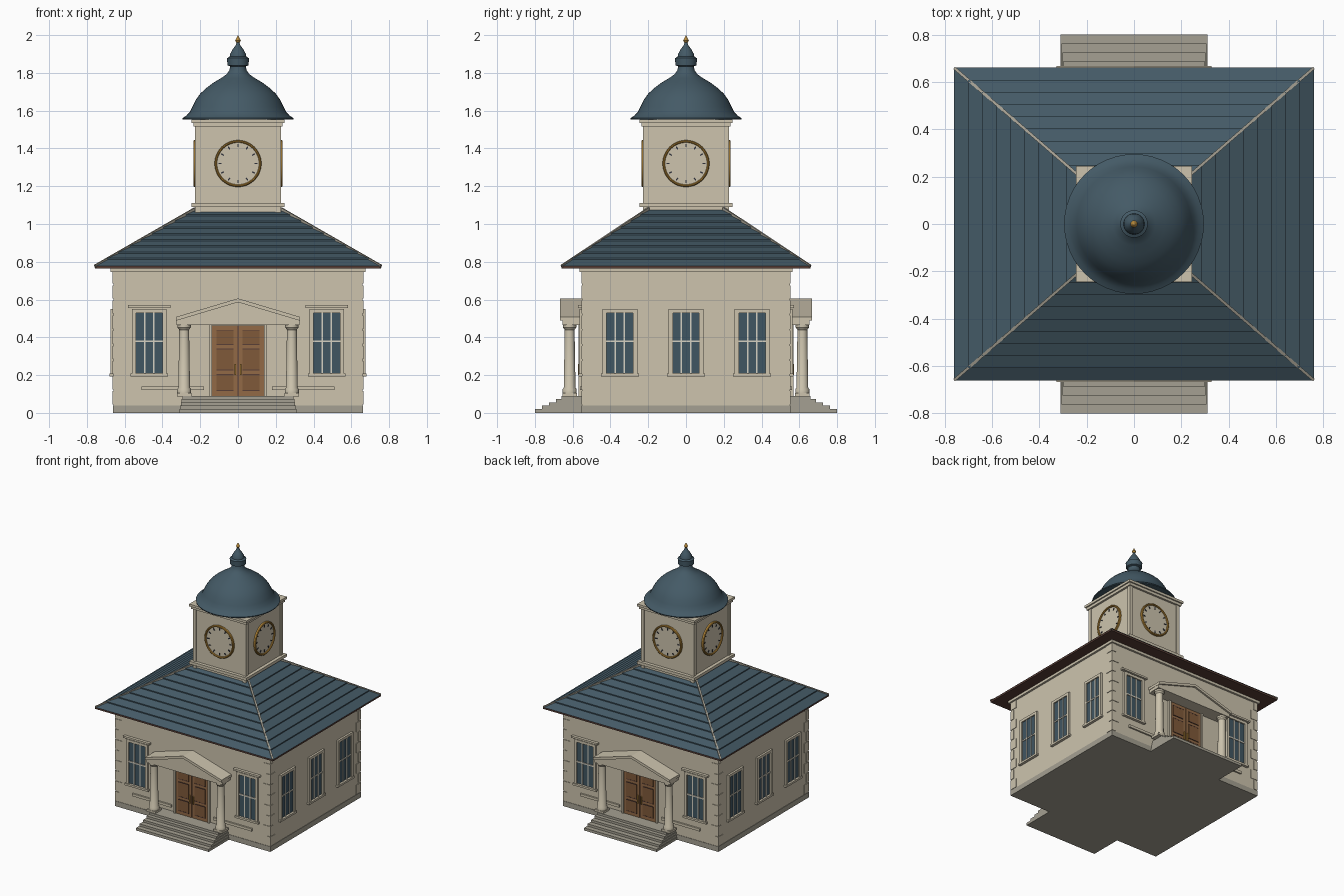
import bpy, bmesh, math
from mathutils import Matrix, Vector

if "Cube" in bpy.data.objects:
    bpy.data.objects.remove(bpy.data.objects["Cube"])


def srgb(r, g, b):
    f = lambda c: c / 12.92 if c <= 0.04045 else ((c + 0.055) / 1.055) ** 2.4
    return (f(r / 255), f(g / 255), f(b / 255), 1)


def material(name, *rgb):
    m = bpy.data.materials.new(name)
    m.diffuse_color = srgb(*rgb)
    m.use_nodes = True
    m.node_tree.nodes["Principled BSDF"].inputs["Base Color"].default_value = m.diffuse_color
    return m


WALL = material("cream stone", 205, 196, 174)
STONE = material("grey stone", 165, 160, 146)
ROOF = material("slate blue", 68, 90, 102)
GLASS = material("window glass", 64, 86, 98)
FASCIA = material("dark brown", 88, 62, 54)
DOOR = material("door wood", 146, 106, 70)
PANEL = material("door panel wood", 128, 90, 58)
GOLD = material("gold", 184, 138, 58)
DARK = material("dark markers", 45, 48, 58)
PALE = material("pale bars", 214, 210, 196)


def finish(name, bm, mat, M=Matrix(), smooth=False):
    bmesh.ops.recalc_face_normals(bm, faces=bm.faces[:])
    me = bpy.data.meshes.new(name)
    bm.transform(M)
    bm.to_mesh(me)
    bm.free()
    me.materials.append(mat)
    ob = bpy.data.objects.new(name, me)
    bpy.context.collection.objects.link(ob)
    if smooth:
        bpy.context.view_layer.objects.active = ob
        ob.select_set(True)
        bpy.ops.object.shade_smooth_by_angle(angle=math.radians(35))
        ob.select_set(False)
    return ob


def boxes(name, mat, ranges, M=Matrix()):
    """Each range is x0, x1, y0, y1, z0, z1."""
    bm = bmesh.new()
    for x0, x1, y0, y1, z0, z1 in ranges:
        bmesh.ops.create_cube(bm, size=1, matrix=Matrix.Translation(
            ((x0 + x1) / 2, (y0 + y1) / 2, (z0 + z1) / 2))
            @ Matrix.Diagonal((x1 - x0, y1 - y0, z1 - z0, 1)))
    return finish(name, bm, mat, M)


def block(hx, hy, z0, z1):
    return (-hx, hx, -hy, hy, z0, z1)


def lathe(name, mat, profile, M=Matrix(), steps=48):
    bm = bmesh.new()
    vs = [bm.verts.new((r, 0, z)) for r, z in profile]
    es = [bm.edges.new(p) for p in zip(vs, vs[1:])]
    bmesh.ops.spin(bm, geom=vs + es, cent=(0, 0, 0), axis=(0, 0, 1),
                   angle=math.tau, steps=steps)
    bmesh.ops.remove_doubles(bm, verts=bm.verts[:], dist=1e-5)
    return finish(name, bm, mat, M, True)


def prism(name, mat, outline, y0, y1, M=Matrix()):
    bm = bmesh.new()
    a = [bm.verts.new((x, y0, z)) for x, z in outline]
    b = [bm.verts.new((x, y1, z)) for x, z in outline]
    bm.faces.new(a)
    bm.faces.new(b)
    n = len(a)
    for i in range(n):
        bm.faces.new((a[i], a[(i + 1) % n], b[(i + 1) % n], b[i]))
    return finish(name, bm, mat, M)


def side(quarter, dist):
    """Wall frame: x along the wall, -y outwards from its surface."""
    return Matrix.Rotation(quarter * math.pi / 2, 4, 'Z') @ Matrix.Translation((0, -dist, 0))


# main walls and plinth
boxes("main_walls", WALL, [block(0.66, 0.55, 0.03, 0.775)])
boxes("plinth", STONE, [block(0.663, 0.553, 0, 0.04)])

# corner quoins, long and short in turn
quoins = []
for sx in (-1, 1):
    for sy in (-1, 1):
        for i in range(9):
            a, b = (0.06, 0.035) if i % 2 else (0.035, 0.06)
            xs = sorted((sx * 0.664, sx * (0.664 - a)))
            ys = sorted((sy * 0.554, sy * (0.554 - b)))
            z = 0.045 + i * 0.08
            quoins.append((*xs, *ys, z, z + 0.07))
boxes("corner_quoins", WALL, quoins)


def window(u, M):
    M = M @ Matrix.Translation((u, 0, 0))
    boxes("window_glass", GLASS, [(-0.075, 0.075, -0.005, 0.01, 0.21, 0.54)], M)
    boxes("window_frame", WALL, [
        (-0.092, -0.07, -0.015, 0.01, 0.205, 0.545), (0.07, 0.092, -0.015, 0.01, 0.205, 0.545),
        (-0.092, 0.092, -0.015, 0.01, 0.53, 0.55),
        (-0.1, 0.1, -0.02, 0.01, 0.193, 0.208)], M)
    boxes("window_bars", PALE, [
        (-0.028, -0.02, -0.01, 0, 0.208, 0.53), (0.02, 0.028, -0.01, 0, 0.208, 0.53),
        (-0.07, 0.07, -0.011, 0, 0.374, 0.384)], M)


# side windows
for q in (1, 3):
    for u in (-0.35, 0, 0.35):
        window(u, side(q, 0.66))

# front and back: windows, door, portico, steps
for q in (0, 2):
    M = side(q, 0.55)
    for s in (-1, 1):
        window(s * 0.47, M)
        boxes("window_hood", WALL, [(s * 0.47 - 0.112, s * 0.47 + 0.112, -0.022, 0.01, 0.556, 0.57)], M)
        lo, hi = sorted((s * 0.18, s * 0.51))
        boxes("low_band", WALL, [(lo, hi, -0.012, 0.01, 0.12, 0.14)], M)

        # door leaf with three panels and a knob
        lo, hi = sorted((s * 0.003, s * 0.137))
        boxes("door_leaf", DOOR, [(lo, hi, -0.012, 0.01, 0.09, 0.463)], M)
        rows = ((0.115, 0.2), (0.225, 0.335), (0.36, 0.435))
        boxes("door_panels", PANEL, [(lo + 0.022, hi - 0.022, -0.016, 0, a, b) for a, b in rows], M)
        boxes("door_panel_grooves", FASCIA, [(lo + 0.022, hi - 0.022, -0.017, 0, z, z + 0.005)
                                             for r in rows for z in r], M)
        boxes("door_knob", GOLD, [(s * 0.014 - 0.004, s * 0.014 + 0.004, -0.022, 0, 0.2, 0.26)], M)

        # column
        C = M @ Matrix.Translation((s * 0.285, -0.066, 0))
        boxes("column_blocks", WALL, [block(0.038, 0.038, 0.088, 0.105),
                                      block(0.04, 0.038, 0.465, 0.5)], C)
        lathe("column", WALL, [(0, 0.1), (0.037, 0.105), (0.037, 0.125), (0.031, 0.135),
                               (0.026, 0.44), (0.035, 0.452), (0.035, 0.467), (0, 0.468)], C, 24)

        # raking cornice
        prism("raking_cornice", WALL, [(s * 0.328, 0.488), (s * 0.328, 0.508), (0, 0.606), (0, 0.586)],
              -0.118, 0, M)
    boxes("door_frame", WALL, [(-0.152, -0.137, -0.02, 0, 0.09, 0.47), (0.137, 0.152, -0.02, 0, 0.09, 0.47)], M)
    boxes("door_gap", FASCIA, [(-0.003, 0.003, -0.008, 0, 0.09, 0.463)], M)
    prism("pediment", WALL, [(-0.322, 0.465), (0.322, 0.465), (0.322, 0.5), (0, 0.595), (-0.322, 0.5)],
          -0.105, 0, M)
    boxes("steps", STONE, [(-w, w, -d, 0.01, 0, z) for w, d, z in (
        (0.31, 0.25, 0.02), (0.306, 0.213, 0.038), (0.302, 0.175, 0.055),
        (0.298, 0.138, 0.073), (0.294, 0.11, 0.09))], M)

# eaves
boxes("eaves", FASCIA, [block(0.758, 0.658, 0.764, 0.779)])
boxes("wall_cornice", WALL, [block(0.675, 0.565, 0.745, 0.765)])

# hipped roof in overlapping courses
LOW, HIGH, COURSES = Vector((0.76, 0.66, 0.778)), Vector((0.225, 0.197, 1.075)), 9
bm = bmesh.new()
rings = []
for i in range(COURSES):
    for t, lift in ((i / COURSES, 0.008), ((i + 1) / COURSES, 0)):
        p = LOW.lerp(HIGH, t)
        rings.append([bm.verts.new((x * p.x, y * p.y, p.z + (lift if i else 0)))
                      for x, y in ((1, 1), (-1, 1), (-1, -1), (1, -1))])
for a, b in zip(rings, rings[1:]):
    for j in range(4):
        bm.faces.new((a[j], a[(j + 1) % 4], b[(j + 1) % 4], b[j]))
bm.faces.new(rings[0])
bm.faces.new(rings[-1])
finish("hipped_roof", bm, ROOF)

# hip ridges
for sx in (-1, 1):
    for sy in (-1, 1):
        a = Vector((sx * LOW.x, sy * LOW.y, LOW.z)) * 0.995
        b = Vector((sx * HIGH.x, sy * HIGH.y, HIGH.z + 0.004))
        bm = bmesh.new()
        bmesh.ops.create_cube(bm, size=1, matrix=Matrix.Translation((a + b) / 2)
                              @ (b - a).to_track_quat('X', 'Z').to_matrix().to_4x4()
                              @ Matrix.Diagonal(((b - a).length, 0.012, 0.02, 1)))
        finish("hip_ridge", bm, STONE)

# clock tower
boxes("tower_walls", WALL, [block(0.22, 0.22, 0.98, 1.55)])
boxes("tower_pilasters", WALL, [(x - 0.014, x + 0.014, y - 0.014, y + 0.014, 1.0, 1.53)
                                for x in (-0.213, 0.213) for y in (-0.213, 0.213)])
boxes("tower_ledges", WALL, [block(0.245, 0.245, 1.09, 1.112), block(0.235, 0.235, 1.515, 1.535),
                             block(0.245, 0.245, 1.535, 1.553)])

# clock faces
for q in range(4):
    M = side(q, 0.22) @ Matrix.Translation((0, 0, 1.32)) @ Matrix.Rotation(math.pi / 2, 4, 'X')
    lathe("clock_face", WALL, [(0, 0.005), (0.115, 0.005), (0.115, -0.005)], M)
    lathe("clock_rim", GOLD, [(0.111, 0), (0.111, 0.012), (0.115, 0.016), (0.12, 0.016),
                              (0.124, 0.012), (0.124, 0)], M)
    bm = bmesh.new()
    for h in range(12):
        bmesh.ops.create_cube(bm, size=1, matrix=Matrix.Rotation(h * math.tau / 12, 4, 'Z')
                              @ Matrix.Translation((0, 0.095, 0.006))
                              @ Matrix.Diagonal((0.007, 0.016, 0.006, 1)))
    finish("hour_markers", bm, DARK, M)

# bell-shaped dome, lantern and finial
lathe("dome", ROOF, [(0, 1.553), (0.293, 1.553), (0.295, 1.56), (0.275, 1.572), (0.256, 1.592),
                     (0.242, 1.62), (0.225, 1.655), (0.2, 1.69), (0.168, 1.72), (0.13, 1.748),
                     (0.09, 1.772), (0.06, 1.793), (0.045, 1.815), (0.042, 1.835), (0.056, 1.84),
                     (0.058, 1.878), (0.044, 1.886), (0.042, 1.9), (0.028, 1.925), (0.013, 1.945),
                     (0.008, 1.96), (0, 1.96)])
lathe("finial", GOLD, [(0, 1.945), (0.009, 1.95), (0.008, 1.96), (0.015, 1.972), (0.008, 1.985), (0, 2.0)],
      steps=16)
